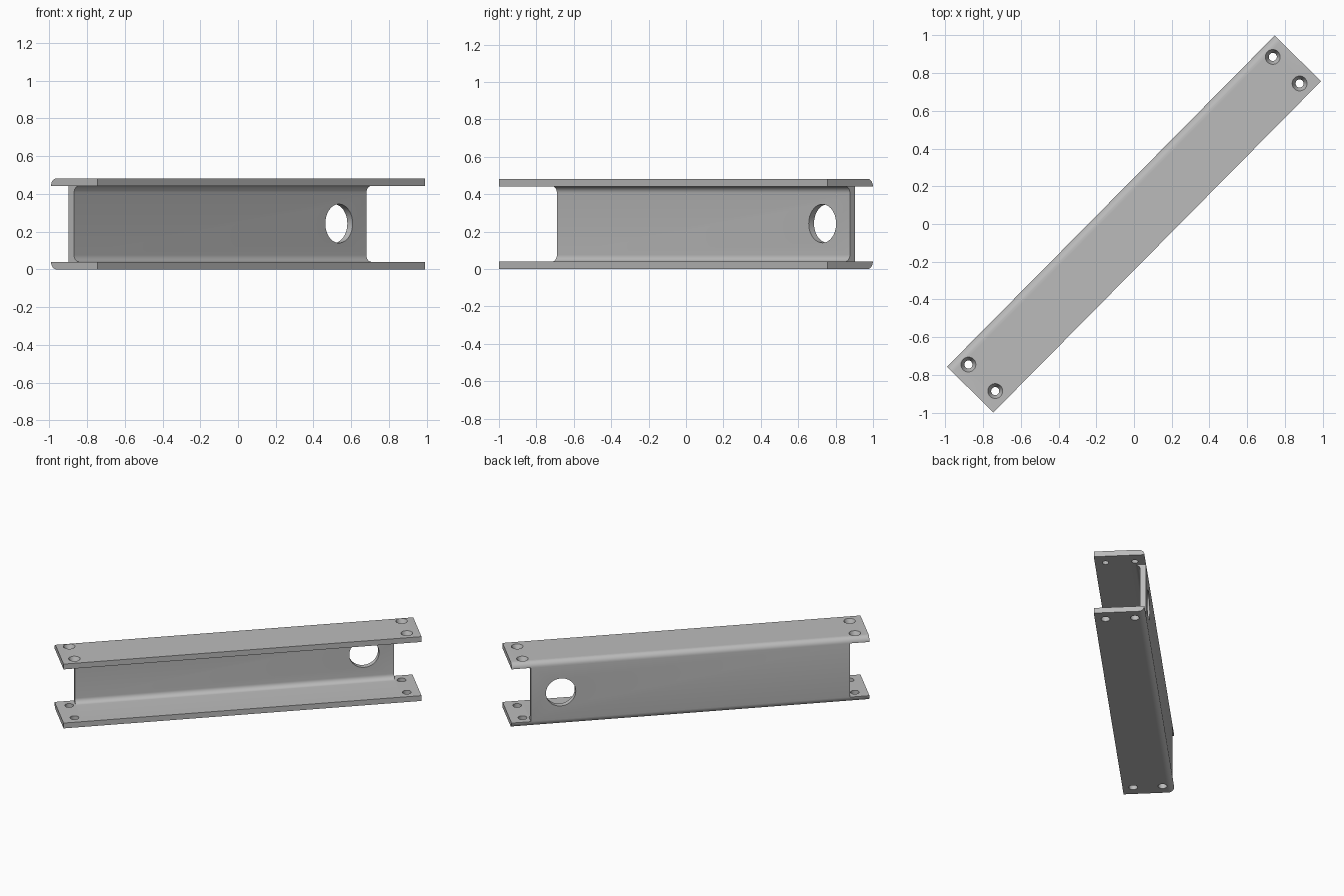
import bpy, bmesh
from math import cos, sin, pi, radians
from mathutils import Matrix, Vector

cube = bpy.data.objects.get("Cube")
if cube:
    bpy.data.objects.remove(cube, do_unlink=True)

LENGTH, WIDTH, HEIGHT, T = 2.47, 0.345, 0.482, 0.04
WEB_HALF = 1.102          # half length of the web, shorter than the flanges
BACK = WIDTH / 2
R_OUT, R_IN = 0.04, 0.036

steel = bpy.data.materials.new("grey steel")
steel.use_nodes = True
steel.diffuse_color = (0.5, 0.5, 0.5, 1)
steel.node_tree.nodes["Principled BSDF"].inputs["Base Color"].default_value = (0.5, 0.5, 0.5, 1)


def make_object(name, bm):
    bmesh.ops.recalc_face_normals(bm, faces=bm.faces)
    mesh = bpy.data.meshes.new(name)
    bm.to_mesh(mesh)
    bm.free()
    mesh.materials.append(steel)
    obj = bpy.data.objects.new(name, mesh)
    bpy.context.collection.objects.link(obj)
    return obj


def arc(cy, cz, r, start, end, steps=8):
    angles = [radians(start + (end - start) * i / steps) for i in range(steps + 1)]
    return [(cy + r * cos(a), cz + r * sin(a)) for a in angles]


# C-shaped section: outer rounds and inner fillets, lower half mirrored upward
inner = BACK - T
lower = [(-BACK, T), (-BACK, 0)]
lower += arc(BACK - R_OUT, R_OUT, R_OUT, -90, 0)
fillet = arc(inner - R_IN, T + R_IN, R_IN, 0, -90)
mirror = lambda pts: [(y, HEIGHT - z) for y, z in reversed(pts)]
section = lower + mirror(lower) + mirror(fillet) + fillet

bm = bmesh.new()
face = bm.faces.new([bm.verts.new((-LENGTH / 2, y, z)) for y, z in section])
swept = bmesh.ops.extrude_face_region(bm, geom=[face])["geom"]
bmesh.ops.translate(bm, vec=(LENGTH, 0, 0),
                    verts=[v for v in swept if isinstance(v, bmesh.types.BMVert)])
channel = make_object("channel_beam", bm)


def cone(bm, centre, r_low, r_high, depth, turn=Matrix(), sides=32):
    bmesh.ops.create_cone(bm, cap_ends=True, segments=sides, radius1=r_low,
                          radius2=r_high, depth=depth,
                          matrix=Matrix.Translation(centre) @ turn)


# Cutters: web end notches, large web hole, bolt holes in both flanges
notches, web_hole, bolts = bmesh.new(), bmesh.new(), bmesh.new()
for end in (-1, 1):
    size = Matrix.Diagonal((0.4, 0.6, HEIGHT - 2 * T, 1))
    bmesh.ops.create_cube(notches, size=1, matrix=Matrix.Translation(
        (end * (WEB_HALF + 0.2), 0, HEIGHT / 2)) @ size)
    for side in (-1, 1):
        x, y = end * 1.147, side * 0.1
        cone(bolts, Vector((x, y, HEIGHT - T / 2)), 0.021, 0.04, T + 0.002)
        cone(bolts, Vector((x, y, T / 2)), 0.03, 0.03, T + 0.02)
cone(web_hole, Vector((0.895, BACK - T / 2, 0.243)), 0.103, 0.103, 0.2,
     Matrix.Rotation(pi / 2, 4, 'X'), 48)

bpy.context.view_layer.objects.active = channel
for name, bm in (("notch_cutter", notches), ("web_hole_cutter", web_hole),
                 ("bolt_hole_cutter", bolts)):
    cutter = make_object(name, bm)
    cutter.hide_render = True
    mod = channel.modifiers.new(name, 'BOOLEAN')
    mod.operation, mod.solver, mod.object = 'DIFFERENCE', 'EXACT', cutter
    bpy.ops.object.modifier_apply(modifier=name)
    bpy.data.objects.remove(cutter, do_unlink=True)

# Turn the beam to its diagonal stance and shade the rounds
channel.data.transform(Matrix.Rotation(radians(45.3), 4, 'Z'))
bpy.ops.object.select_all(action='DESELECT')
channel.select_set(True)
bpy.ops.object.shade_smooth_by_angle(angle=radians(30))
